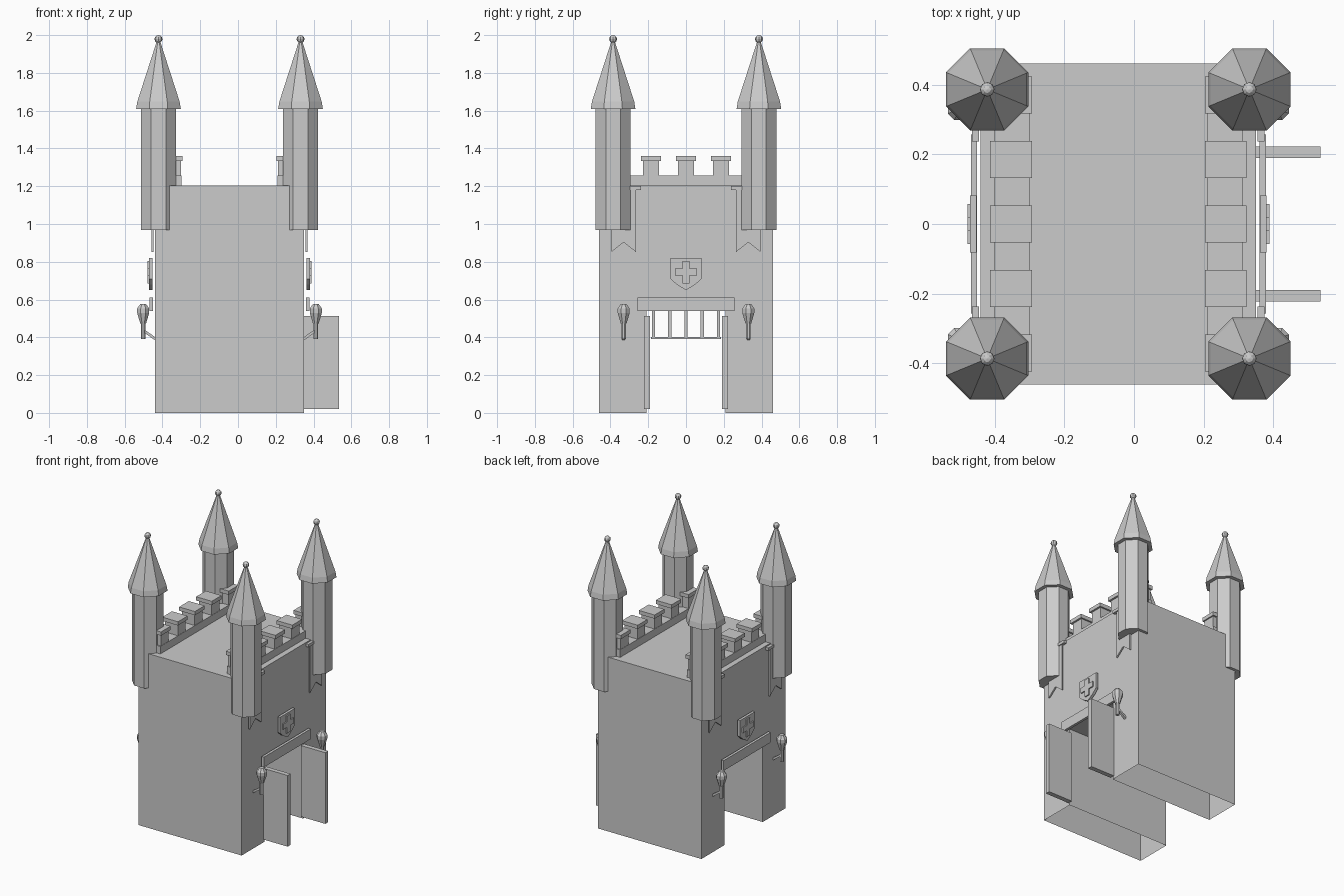
import bpy, bmesh, math
from mathutils import Vector

if "Cube" in bpy.data.objects:
    bpy.data.objects.remove(bpy.data.objects["Cube"])

C = -0.045          # x centre of the keep
stone = bpy.data.materials.new("stone_grey")
stone.diffuse_color = (0.6, 0.6, 0.6, 1)
stone.use_nodes = True
stone.node_tree.nodes["Principled BSDF"].inputs["Base Color"].default_value = stone.diffuse_color


def finish(bm, name):
    bmesh.ops.recalc_face_normals(bm, faces=bm.faces)
    me = bpy.data.meshes.new(name)
    bm.to_mesh(me)
    bm.free()
    me.materials.append(stone)
    ob = bpy.data.objects.new(name, me)
    bpy.context.collection.objects.link(ob)
    return ob


def prism(name, pts, x0, x1, open_bottom=False):
    """Extrude a (y, z) outline along x."""
    bm = bmesh.new()
    a = [bm.verts.new((x0, y, z)) for y, z in pts]
    b = [bm.verts.new((x1, y, z)) for y, z in pts]
    bm.faces.new(a)
    bm.faces.new(b[::-1])
    n = len(pts)
    for i in range(n):
        j = (i + 1) % n
        if open_bottom and pts[i][1] == 0 and pts[j][1] == 0:
            continue
        bm.faces.new((a[i], b[i], b[j], a[j]))
    return finish(bm, name)


def box(name, x0, x1, y0, y1, z0, z1):
    return prism(name, [(y0, z0), (y1, z0), (y1, z1), (y0, z1)], x0, x1)


def lathe(name, x, y, prof, n=8):
    """Faceted rings (apothem, z) around a vertical axis, flats facing the axes."""
    bm = bmesh.new()
    rings = []
    for r, z in prof:
        r /= math.cos(math.pi / n)
        rings.append([bm.verts.new((x + r * math.cos((i + .5) * math.tau / n),
                                    y + r * math.sin((i + .5) * math.tau / n), z)) for i in range(n)])
    bm.faces.new(rings[0][::-1])
    bm.faces.new(rings[-1])
    for a, b in zip(rings, rings[1:]):
        for i in range(n):
            j = (i + 1) % n
            bm.faces.new((a[i], a[j], b[j], b[i]))
    return finish(bm, name)


# Keep with a gate tunnel, open underneath
prism("keep_walls", [(-.46, 0), (-.21, 0), (-.21, .55), (.21, .55), (.21, 0), (.46, 0),
                     (.46, 1.205), (-.46, 1.205)], C - .395, C + .395, True)

# Portcullis hanging in the tunnel
for i in range(5):
    y = (i - 2) * .086
    box("portcullis_bar", C - .008, C + .008, y - .008, y + .008, .39, .56)
box("portcullis_rail", C - .006, C + .006, -.185, .185, .39, .403)

# Open gate doors
for t in (-1, 1):
    y0, y1 = sorted((t * .19, t * .222))
    box("gate_door", .35, .535, y0, y1, .02, .512)

for s in (-1, 1):
    def X(d):
        return C + s * d

    # Parapet and merlons with caps
    box("parapet", X(.255), X(.357), -.42, .42, 1.2, 1.257)
    for i in range(5):
        y = (i - 2) * .185
        box("merlon", X(.257), X(.355), y - .042, y + .042, 1.25, 1.337)
        box("merlon_cap", X(.248), X(.368), y - .053, y + .053, 1.334, 1.36)

    # Lintel over the gate
    box("lintel", X(.405), X(.423), -.257, .257, .54, .61)

    # Shield with cross
    prism("shield", [(-.082, .82), (-.082, .71), (-.05, .68), (0, .65), (.05, .68),
                     (.082, .71), (.082, .82)], X(.407), X(.425))
    prism("shield_cross", [(-.018, .805), (-.018, .765), (-.057, .765), (-.057, .728),
                           (-.018, .728), (-.018, .685), (.018, .685), (.018, .728),
                           (.057, .728), (.057, .765), (.018, .765), (.018, .805)],
          X(.42), X(.433))

    for t in (-1, 1):
        # Corner tower
        tx, ty = X(.376), t * .386
        lathe("tower_shaft", tx, ty, [(.093, .967), (.093, 1.62)])
        lathe("tower_roof", tx, ty, [(.118, 1.61), (.112, 1.648), (.008, 1.97)])
        bm = bmesh.new()
        bmesh.ops.create_uvsphere(bm, u_segments=8, v_segments=6, radius=.021)
        bmesh.ops.translate(bm, verts=bm.verts, vec=(tx, ty, 1.979))
        finish(bm, "tower_finial")

        # Swallow-tailed banner on a rod
        prism("banner", [(t * .265, 1.19), (t * .265, .852), (t * .33, .903),
                         (t * .395, .852), (t * .395, 1.19)], X(.402), X(.412))
        y0, y1 = sorted((t * .237, t * .42))
        box("banner_rod", X(.399), X(.419), y0, y1, 1.18, 1.2)

        # Wall torch: handle, flame and bracket
        x, y = X(.457), t * .33
        lathe("torch_handle", x, y, [(.012, .39), (.012, .49)])
        lathe("torch_flame", x, y, [(.015, .472), (.032, .53), (.032, .552), (.015, .577)])
        bm = bmesh.new()
        bmesh.ops.create_cube(bm, size=1)
        a, b = Vector((X(.39), y, .39)), Vector((X(.45), y, .432))
        q = (b - a).to_track_quat('X', 'Z')
        for v in bm.verts:
            v.co = (a + b) / 2 + q @ Vector((v.co.x * (b - a).length, v.co.y * .016, v.co.z * .014))
        finish(bm, "torch_bracket")
